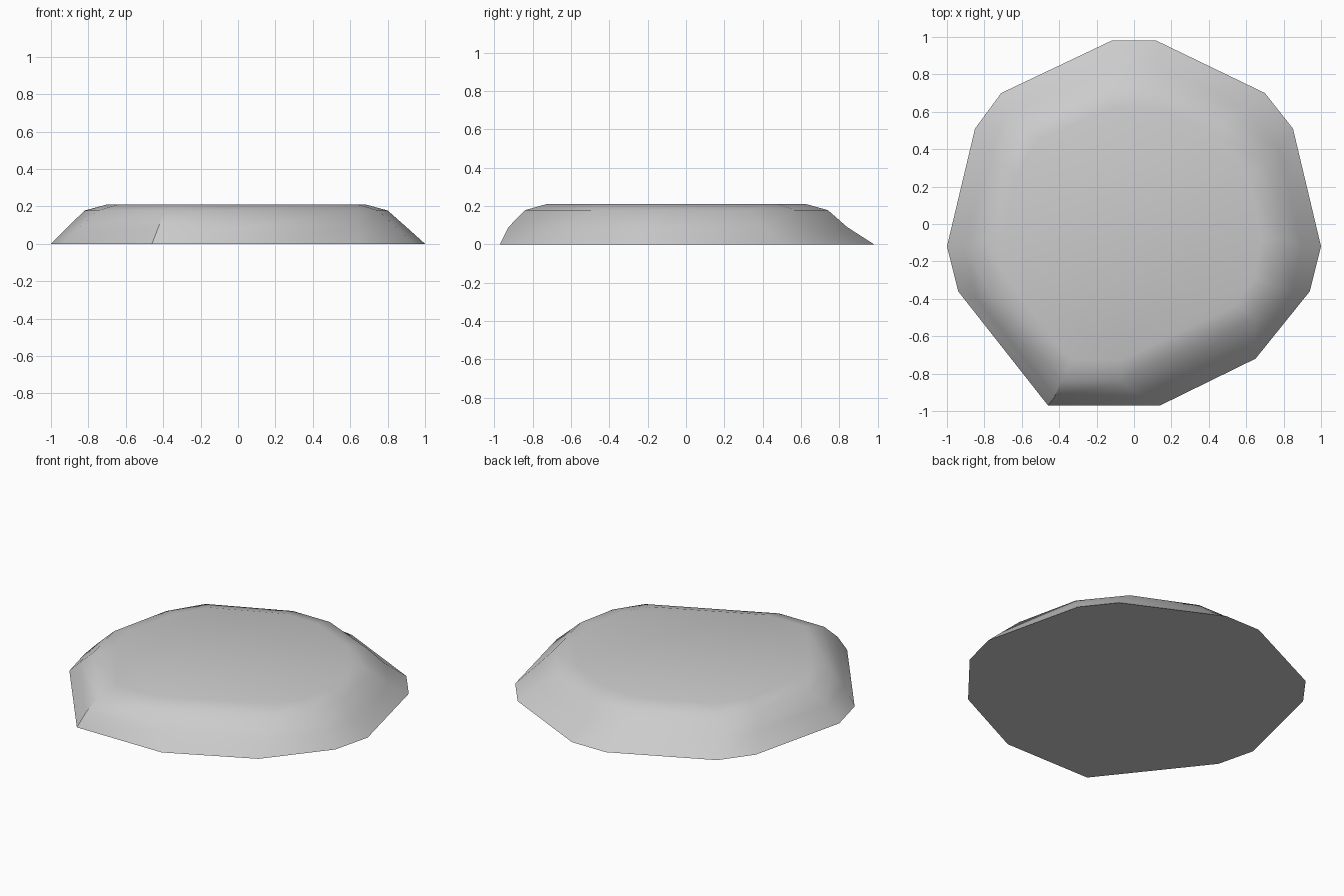
import bpy, bmesh

if "Cube" in bpy.data.objects:
    bpy.data.objects.remove(bpy.data.objects["Cube"])

# Stone colour
grey = bpy.data.materials.new("stone grey")
grey.diffuse_color = (0.6, 0.6, 0.6, 1)
grey.use_nodes = True
grey.node_tree.nodes["Principled BSDF"].inputs["Base Color"].default_value = grey.diffuse_color

# Outlines seen from above, counter-clockwise from the front left corner
foot = [(-0.46, -0.97), (0.14, -0.97), (0.65, -0.72), (0.94, -0.36), (1.0, -0.12),
        (0.85, 0.51), (0.70, 0.70), (0.12, 0.98), (-0.12, 0.98), (-0.71, 0.70),
        (-0.85, 0.51), (-1.0, -0.12), (-0.94, -0.36)]
rim = [(-0.39, -0.84), (-0.07, -0.84), (0.64, -0.50), (0.75, -0.33), (0.80, -0.08),
       (0.71, 0.32), (0.51, 0.57), (0.13, 0.74), (-0.13, 0.74), (-0.60, 0.53),
       (-0.73, 0.32), (-0.82, -0.08), (-0.75, -0.39)]
# Half-way ring leans towards the front; the crown is an inset of the rim
middle = [((a + c) / 2, (b + d) / 2 - 0.02) for (a, b), (c, d) in zip(foot, rim)]
crown = [(x * 0.855, -0.05 + (y + 0.05) * 0.855) for x, y in rim]

# Flat stone: rings stacked and bridged
bm = bmesh.new()
rings = [[bm.verts.new((x, y, z)) for x, y in outline]
         for outline, z in ((foot, 0), (middle, 0.09), (rim, 0.178), (crown, 0.21))]
n = len(foot)
for low, high in zip(rings, rings[1:]):
    for i in range(n):
        j = (i + 1) % n
        bm.faces.new((low[i], low[j], high[j], high[i]))
bm.faces.new(rings[-1])
bm.faces.new(rings[0][::-1])
bmesh.ops.recalc_face_normals(bm, faces=bm.faces)

mesh = bpy.data.meshes.new("flat_stone")
bm.to_mesh(mesh)
bm.free()
mesh.materials.append(grey)
stone = bpy.data.objects.new("flat_stone", mesh)
bpy.context.collection.objects.link(stone)
bpy.context.view_layer.objects.active = stone
stone.select_set(True)
bpy.ops.object.shade_smooth_by_angle(angle=0.61)
